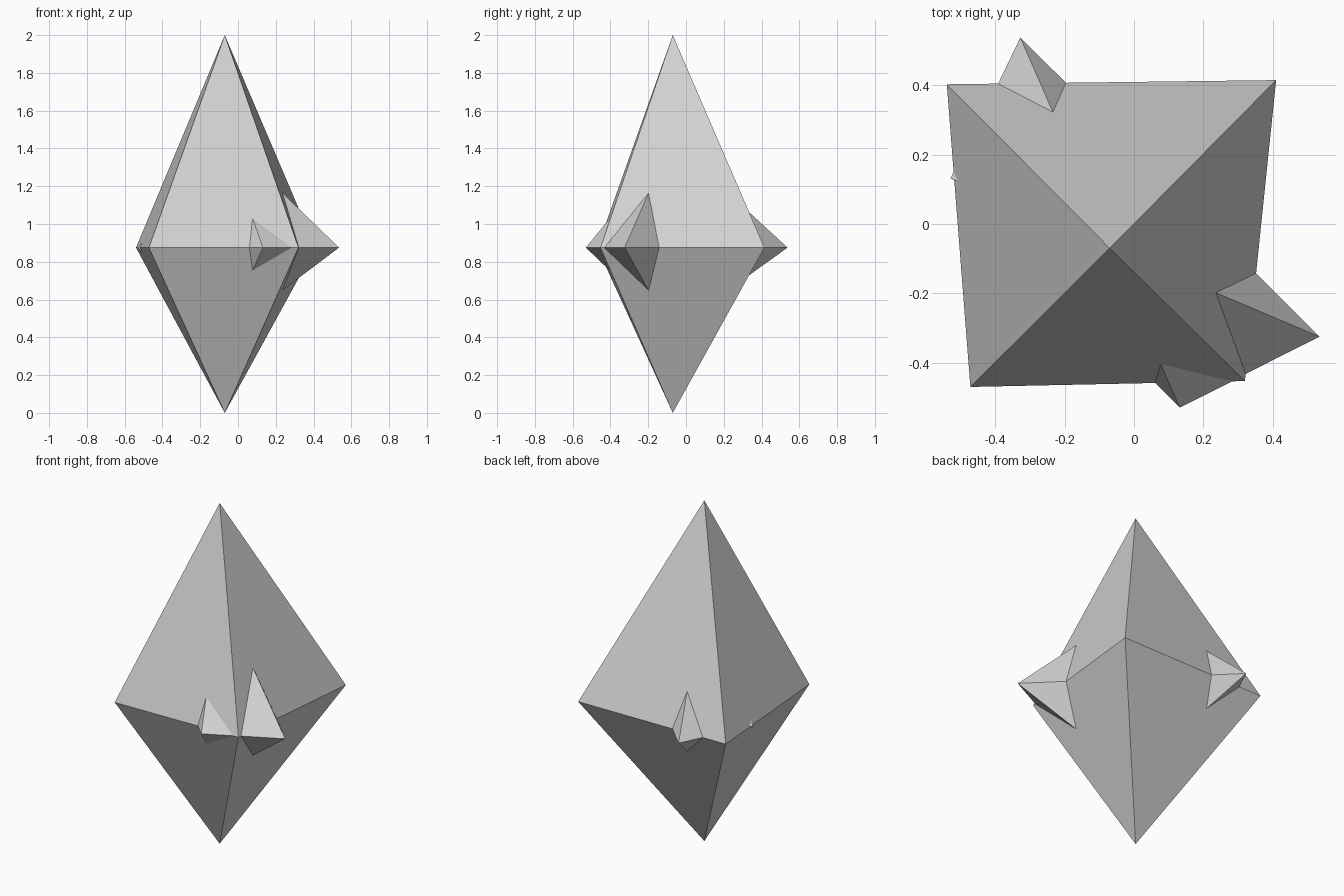
import bpy
import bmesh
from mathutils import Vector

cube = bpy.data.objects.get("Cube")
if cube:
    bpy.data.objects.remove(cube, do_unlink=True)

# Single stone colour
stone = bpy.data.materials.new("pale_grey_stone")
stone.use_nodes = True
grey = (0.64, 0.64, 0.64, 1)
stone.diffuse_color = grey
stone.node_tree.nodes["Principled BSDF"].inputs["Base Color"].default_value = grey

GIRDLE = 0.875  # height shared by every crystal's widest section


def crystal(name, centre, corners, up, down):
    """Flat-faced double pyramid around a four-cornered girdle."""
    bm = bmesh.new()
    ring = [bm.verts.new((x, y, GIRDLE)) for x, y in corners]
    for height in (up, -down):
        tip = bm.verts.new((centre[0], centre[1], GIRDLE + height))
        for i, v in enumerate(ring):
            bm.faces.new((v, ring[(i + 1) % len(ring)], tip))
    bmesh.ops.recalc_face_normals(bm, faces=bm.faces)
    mesh = bpy.data.meshes.new(name)
    bm.to_mesh(mesh)
    bm.free()
    mesh.materials.append(stone)
    obj = bpy.data.objects.new(name, mesh)
    bpy.context.collection.objects.link(obj)
    return obj


def shard(name, tip, ridge, side_a, side_b, up):
    """Small crystal sunk in the main one; offsets run inward from its tip."""
    tip, ridge, a, b = (Vector(p) for p in (tip, ridge, side_a, side_b))
    centre = tip + ridge
    corners = (tip, tip + a, centre + ridge * 0.3, tip + b)
    crystal(name, centre, corners, up, up * 0.78)


# Large central crystal with a slightly uneven girdle
crystal("main_crystal", (-0.07, -0.07),
        ((-0.54, 0.403), (0.41, 0.415), (0.32, -0.453), (-0.472, -0.47)),
        2 - GIRDLE, GIRDLE)

# Shards growing out of the sides
shard("left_shard", (0.535, -0.325), (-0.354, 0.15),
      (-0.24, 0.24), (-0.238, -0.12), 0.342)
shard("front_shard", (0.132, -0.53), (-0.074, 0.169),
      (-0.101, 0.101), (0.172, 0.086), 0.208)
shard("back_shard", (-0.328, 0.538), (0.119, -0.272),
      (-0.083, -0.173), (0.17, -0.169), 0.25)
shard("right_shard", (-0.529, 0.132), (0.03, -0.014),
      (0.014, 0.03), (0.018, -0.01), 0.039)
